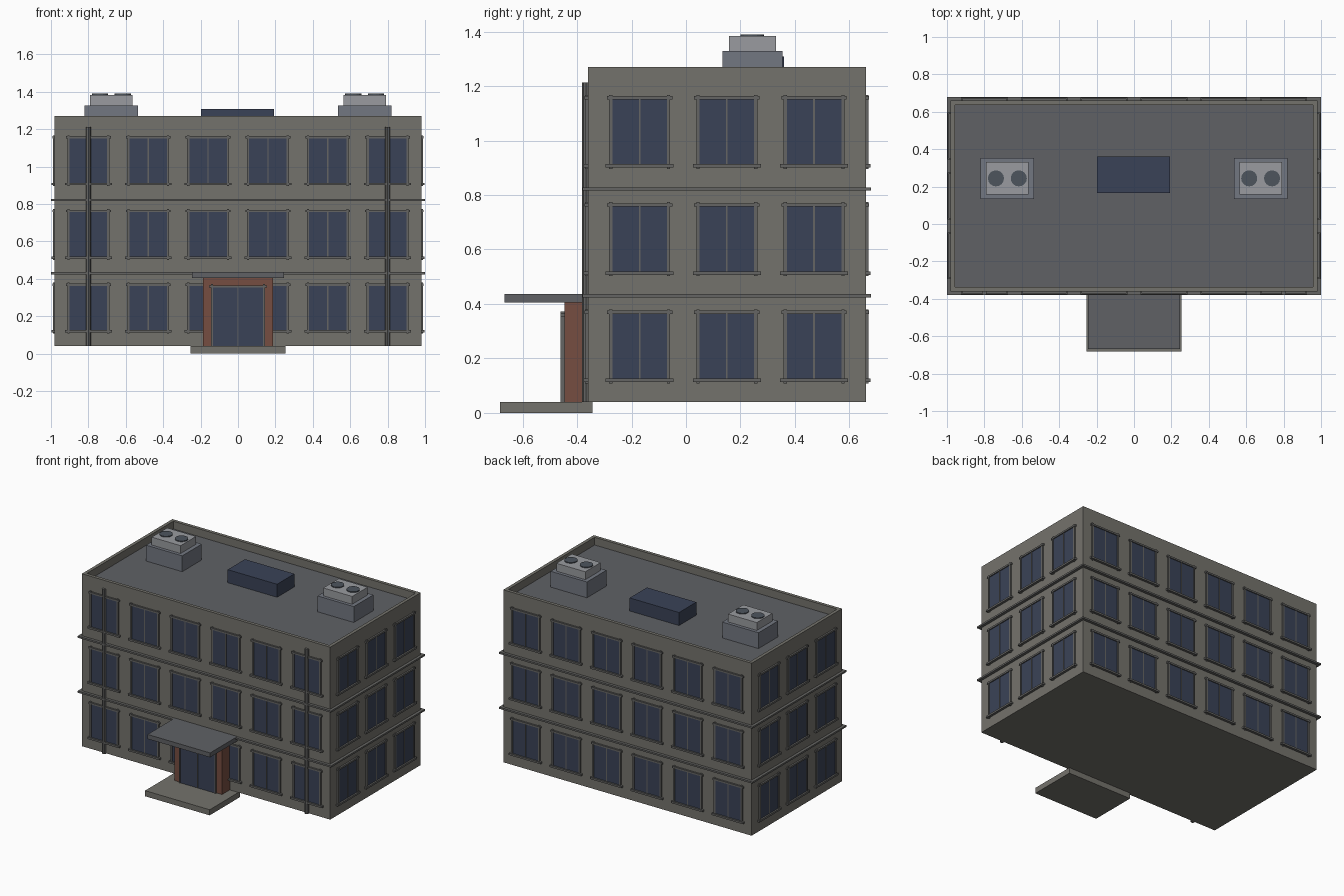
import bpy, bmesh
from math import pi
from mathutils import Matrix, Vector

if "Cube" in bpy.data.objects:
    bpy.data.objects.remove(bpy.data.objects["Cube"])


def material(name, r, g, b):
    m = bpy.data.materials.new(name)
    m.diffuse_color = (r, g, b, 1)
    m.use_nodes = True
    m.node_tree.nodes["Principled BSDF"].inputs["Base Color"].default_value = m.diffuse_color
    return m


WALL = material("wall", 0.175, 0.17, 0.15)
ROOF = material("roof", 0.115, 0.12, 0.13)
GLASS = material("glass", 0.042, 0.055, 0.095)
TRIM = material("trim", 0.13, 0.13, 0.125)
BRICK = material("brick", 0.18, 0.075, 0.052)
UNIT_BASE = material("unit_base", 0.17, 0.185, 0.22)
UNIT = material("unit", 0.32, 0.33, 0.35)
FAN = material("fan", 0.075, 0.09, 0.11)


def make(name, bm, mat):
    me = bpy.data.meshes.new(name)
    bm.to_mesh(me)
    bm.free()
    me.materials.append(mat)
    ob = bpy.data.objects.new(name, me)
    bpy.context.collection.objects.link(ob)
    return ob


def boxes(name, mat, spans, frame=Matrix()):
    """One object from boxes given as (x0, x1, y0, y1, z0, z1)."""
    bm = bmesh.new()
    for x0, x1, y0, y1, z0, z1 in spans:
        c = Vector(((x0 + x1) / 2, (y0 + y1) / 2, (z0 + z1) / 2))
        s = Matrix.Diagonal((x1 - x0, y1 - y0, z1 - z0, 1))
        bmesh.ops.create_cube(bm, size=1, matrix=frame @ Matrix.Translation(c) @ s)
    return make(name, bm, mat)


def cylinder(name, mat, r, x, y, z0, z1, n):
    bm = bmesh.new()
    bmesh.ops.create_cone(bm, cap_ends=True, segments=n, radius1=r, radius2=r, depth=z1 - z0,
                          matrix=Matrix.Translation((x, y, (z0 + z1) / 2)))
    return make(name, bm, mat)


X, Y0, Y1, Z0, Z1 = 0.98, -0.36, 0.66, 0.04, 1.27
ROOF_Z, PARAPET = 1.215, 0.033

# Main block: inset the top face and sink it to leave a parapet
body = boxes("building_body", WALL, [(-X, X, Y0, Y1, Z0, Z1)])
body.data.materials.append(ROOF)
bm = bmesh.new()
bm.from_mesh(body.data)
bm.faces.ensure_lookup_table()
top = max(bm.faces, key=lambda f: f.calc_center_median().z)
bmesh.ops.inset_region(bm, faces=[top], thickness=PARAPET)
hole = bmesh.ops.extrude_discrete_faces(bm, faces=[top])["faces"][0]
hole.material_index = 1
for v in hole.verts:
    v.co.z = ROOF_Z
bm.to_mesh(body.data)
bm.free()

# Floor bands around the building
for i, z in enumerate((0.43, 0.822)):
    d, h = 0.02, 0.006
    boxes(f"floor_band_{i + 1}", TRIM, [
        (-X - d, X + d, Y0 - d, Y0, z - h, z + h), (-X - d, X + d, Y1, Y1 + d, z - h, z + h),
        (-X - d, -X, Y0, Y1, z - h, z + h), (X, X + d, Y0, Y1, z - h, z + h)])

# Windows, built per side in a local frame whose outward direction is -y
cy = (Y0 + Y1) / 2
six = [-0.8 + 0.32 * i for i in range(6)]
three = [-0.32, 0, 0.32]
sides = {"front": (0, (0, Y0, 0), six), "back": (pi, (0, Y1, 0), six),
         "right": (pi / 2, (X, cy, 0), three), "left": (-pi / 2, (-X, cy, 0), three)}
for side, (angle, origin, centres) in sides.items():
    frame = Matrix.Translation(origin) @ Matrix.Rotation(angle, 4, 'Z')
    panes, bars, sills = [], [], []
    for z in (0.243, 0.637, 1.031):
        for x in centres:
            panes.append((x - 0.102, x + 0.102, -0.005, 0.005, z - 0.12, z + 0.12))
            for bx in (-0.106, 0.106):
                bars.append((x + bx - 0.006, x + bx + 0.006, -0.01, 0, z - 0.135, z + 0.137))
            bars.append((x - 0.003, x + 0.003, -0.008, 0, z - 0.12, z + 0.12))
            bars.append((x - 0.12, x + 0.12, -0.012, 0, z + 0.12, z + 0.132))
            sills.append((x - 0.125, x + 0.125, -0.017, 0, z - 0.13, z - 0.117))
    boxes(f"{side}_window_panes", GLASS, panes, frame)
    boxes(f"{side}_window_frames", TRIM, bars, frame)
    boxes(f"{side}_window_sills", TRIM, sills, frame)

# Entrance: step, brick portal, glazed doors and canopy
boxes("entrance_step", WALL, [(-0.255, 0.255, -0.683, -0.343, 0, Z0)])
boxes("entrance_portal", BRICK, [(-0.187, 0.187, -0.447, Y0, Z0, 0.405)])
boxes("entrance_doors", GLASS, [(-0.137, 0.137, -0.455, -0.44, Z0, 0.355)])
boxes("door_frame", TRIM, [(-0.003, 0.003, -0.459, -0.447, Z0, 0.355),
                           (-0.145, -0.135, -0.46, -0.447, Z0, 0.372),
                           (0.135, 0.145, -0.46, -0.447, Z0, 0.372),
                           (-0.155, 0.155, -0.46, -0.447, 0.354, 0.366)])
boxes("entrance_canopy", ROOF, [(-0.247, 0.247, -0.667, Y0, 0.405, 0.437)])

# Roof items: skylight, and a twin-fan unit on each side
boxes("skylight", GLASS, [(-0.197, 0.193, 0.165, 0.36, ROOF_Z, 1.308)])
for side, s in (("left", -1), ("right", 1)):
    x, y = 0.677 * s, 0.244
    boxes(f"{side}_unit_base", UNIT_BASE, [(x - 0.143, x + 0.143, y - 0.11, y + 0.11, ROOF_Z, 1.328)])
    boxes(f"{side}_unit", UNIT, [(x - 0.114, x + 0.114, y - 0.087, y + 0.087, 1.328, 1.384)])
    for i, dx in enumerate((-0.061, 0.061)):
        cylinder(f"{side}_unit_fan_{i + 1}", FAN, 0.043, x + dx, y, 1.38, 1.39, 16)
    cylinder(f"{side}_downpipe", TRIM, 0.014, 0.8 * s, -0.367, Z0, 1.213, 8)
